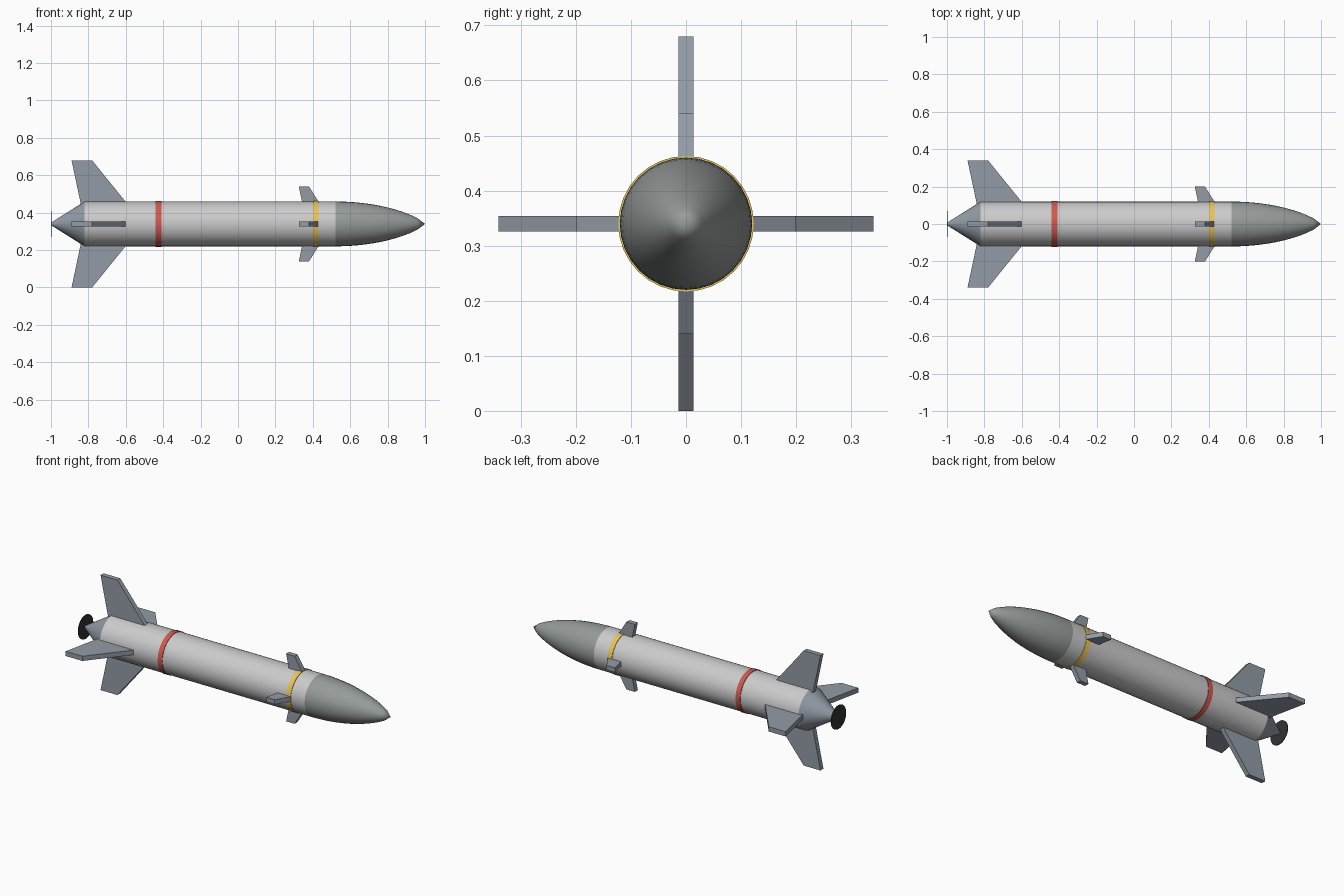
import bpy, bmesh, math
from mathutils import Matrix, Vector

if "Cube" in bpy.data.objects:
    bpy.data.objects.remove(bpy.data.objects["Cube"])

AXIS_Z = 0.34
R = 0.12
SIDES = 32


def material(name, rgb):
    m = bpy.data.materials.new(name)
    m.diffuse_color = (*rgb, 1)
    m.use_nodes = True
    m.node_tree.nodes["Principled BSDF"].inputs["Base Color"].default_value = m.diffuse_color
    return m


WHITE = material("body_white", (0.74, 0.76, 0.74))
NOSE = material("nose_grey", (0.30, 0.33, 0.32))
STEEL = material("fin_steel", (0.29, 0.33, 0.38))
RED = material("band_red", (0.62, 0.10, 0.08))
YELLOW = material("band_yellow", (0.80, 0.55, 0.10))
BLACK = material("nozzle_black", (0.03, 0.035, 0.035))


def finish(name, bm, mat, smooth):
    bmesh.ops.recalc_face_normals(bm, faces=bm.faces)
    mesh = bpy.data.meshes.new(name)
    bm.to_mesh(mesh)
    bm.free()
    mesh.materials.append(mat)
    ob = bpy.data.objects.new(name, mesh)
    ob.location.z = AXIS_Z
    bpy.context.collection.objects.link(ob)
    if smooth:
        bpy.ops.object.select_all(action='DESELECT')
        ob.select_set(True)
        bpy.context.view_layer.objects.active = ob
        bpy.ops.object.shade_smooth_by_angle(angle=math.radians(35))
    return ob


def lathe(name, profile, mat):
    """Revolve (x, radius) points about the x axis."""
    bm = bmesh.new()
    verts = [bm.verts.new((x, 0, r)) for x, r in profile]
    edges = [bm.edges.new(p) for p in zip(verts, verts[1:])]
    bmesh.ops.spin(bm, geom=verts + edges, cent=(0, 0, 0), axis=(1, 0, 0),
                   angle=2 * math.pi, steps=SIDES)
    bmesh.ops.remove_doubles(bm, verts=bm.verts, dist=1e-5)
    return finish(name, bm, mat, True)


def fin(name, outline, angle, mat, thick=0.028):
    """Flat plate from an (x, radius) outline, turned about the x axis."""
    bm = bmesh.new()
    face = bm.faces.new([bm.verts.new((x, -thick / 2, r)) for x, r in outline])
    ext = bmesh.ops.extrude_face_region(bm, geom=[face])["geom"]
    bmesh.ops.translate(bm, vec=Vector((0, thick, 0)),
                        verts=[g for g in ext if isinstance(g, bmesh.types.BMVert)])
    bm.transform(Matrix.Rotation(angle, 4, 'X'))
    return finish(name, bm, mat, False)


# Main tube
lathe("body_tube", [(-0.82, 0), (-0.82, R), (0.52, R), (0.52, 0)], WHITE)

# Rounded nose with a small pointed cap
N = 12
lathe("nose_cone", [(0.52 + 0.48 * i / N, R * (1 - (i / N) ** 2) ** 0.75)
                    for i in range(N + 1)], NOSE)

# Tapered tail and nozzle disc
lathe("tail_cone", [(-0.82, R), (-0.998, 0.008), (-0.998, 0)], STEEL)
lathe("nozzle_disc", [(-1.0, 0), (-1.0, 0.07), (-0.996, 0.07), (-0.996, 0)], BLACK)

# Painted bands
for name, x0, x1, mat in (("rear_band", -0.44, -0.41, RED),
                          ("front_band", 0.40, 0.43, YELLOW)):
    lathe(name, [(x0, R - 0.002), (x0, 0.123), (x1, 0.123), (x1, R - 0.002)], mat)

# Four tail fins and four forward fins
TAIL = [(-0.60, 0.118), (-0.78, 0.34), (-0.89, 0.34), (-0.84, 0.104), (-0.82, 0.104)]
FRONT = [(0.433, 0.115), (0.38, 0.20), (0.325, 0.20), (0.343, 0.115)]
for i in range(4):
    a = i * math.pi / 2
    fin(f"tail_fin_{i + 1}", TAIL, a, STEEL)
    fin(f"front_fin_{i + 1}", FRONT, a, STEEL)
